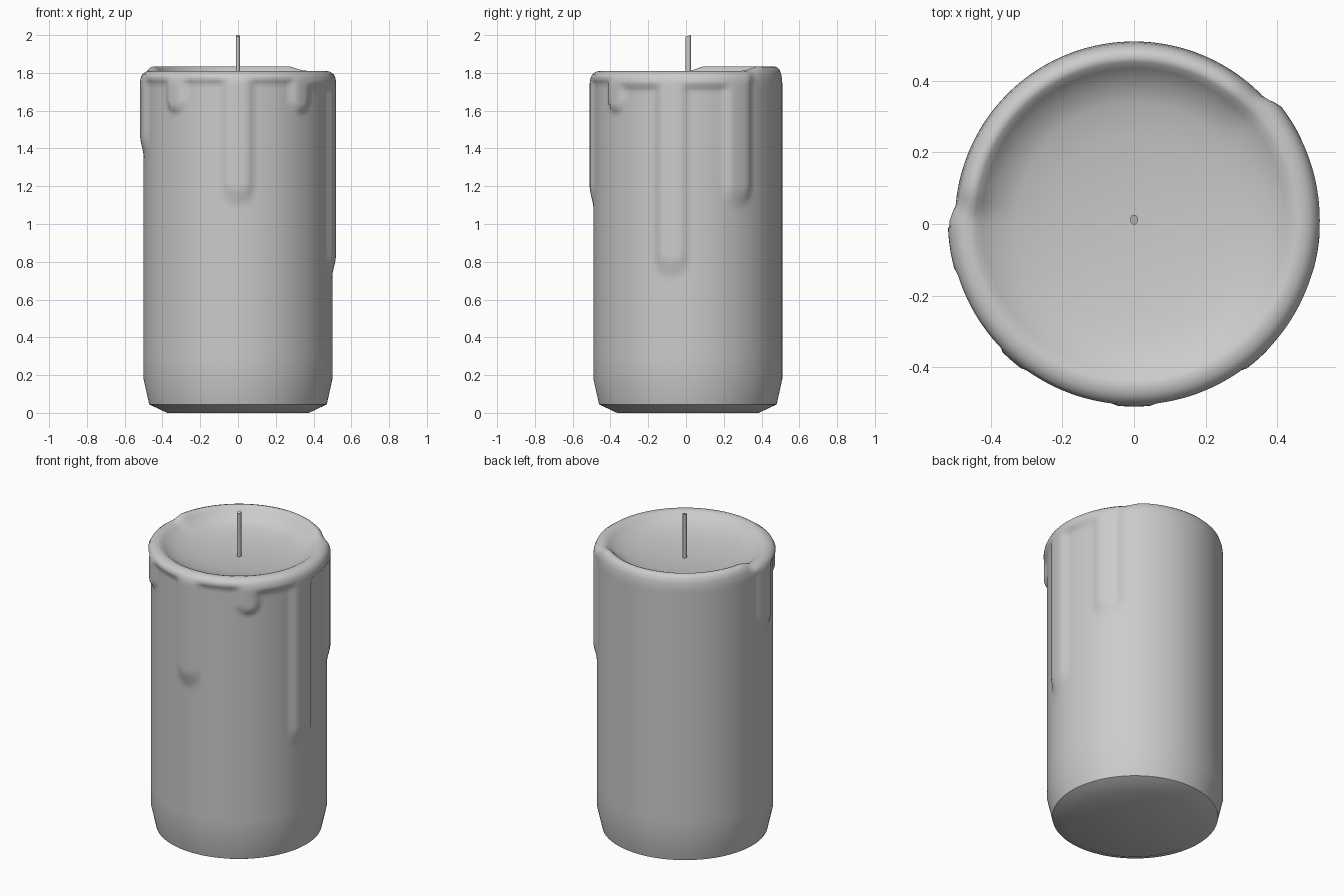
import bpy, bmesh, math

if "Cube" in bpy.data.objects:
    bpy.data.objects.remove(bpy.data.objects["Cube"])

CY = 0.01      # candle axis in y
SEG = 144
THICK = 0.02   # thickness of the melted wax layer
# drips: centre angle, half width (degrees), lower end z
DRIPS = [(-171, 11, 1.34), (-131, 8, 1.58), (-90, 10, 1.08),
         (-49, 8, 1.58), (-10, 10.5, 0.70), (32, 10.5, 1.07)]


def smooth(a, b, x):
    t = min(1, max(0, (x - a) / (b - a)))
    return t * t * (3 - 2 * t)


def back_amount(deg):
    # 1 on the smooth, slightly higher back of the rim, 0 where wax ran over
    return smooth(38, 56, deg) * (1 - smooth(168, 180, deg))


def wax(deg, z):
    # outward offset of the run-over lip and its drips
    lip_z = 1.72 if -45 < deg < 30 else 1.75
    lip = smooth(lip_z - 0.01, lip_z + 0.025, z) * (1 - smooth(38, 46, deg)) if deg < 90 else 0
    if deg > 170:
        lip = smooth(1.74, 1.775, z) * smooth(174, 180, deg)
    best = lip
    for c, w, end in DRIPS:
        u = abs((deg - c + 180) % 360 - 180) / w
        if u < 1:
            tip = end + 0.09 * (1 - math.sqrt(1 - u * u))
            fade = 0.04 if end > 1.5 else 0.12
            best = max(best, smooth(tip, tip + fade, z) * smooth(0, 0.4, 1 - u))
    return THICK * best


# profile: foot, wall, rounded rim, melted bowl
profile = [(0.375, 0.0), (0.47, 0.045), (0.50, 0.18)]
profile += [(0.50, 0.3), (0.50, 0.45), (0.50, 0.6)]
profile += [(0.50, 0.6 + 0.02 * i) for i in range(1, 58)]
rim_start = len(profile)
profile += [(0.499, 1.755), (0.495, 1.775), (0.486, 1.793), (0.472, 1.806), (0.455, 1.811),
            (0.442, 1.806), (0.425, 1.793), (0.39, 1.772), (0.33, 1.752),
            (0.24, 1.736), (0.12, 1.726)]

bm = bmesh.new()
rings = []
for k, (r, z) in enumerate(profile):
    ring = []
    for s in range(SEG):
        deg = -180 + 360 * s / SEG
        a = math.radians(deg)
        rr = r + wax(deg, z) * smooth(0.43, 0.49, r)
        zz = z
        if k >= rim_start:
            zz += 0.024 * back_amount(deg) * smooth(0.36, 0.45, r) * smooth(1.74, 1.80, z)
        ring.append(bm.verts.new((rr * math.cos(a), CY + rr * math.sin(a), zz)))
    rings.append(ring)
for lo, hi in zip(rings, rings[1:]):
    for s in range(SEG):
        t = (s + 1) % SEG
        bm.faces.new((lo[s], lo[t], hi[t], hi[s]))
bm.faces.new(rings[0][::-1])
centre = bm.verts.new((0, CY, 1.722))
for s in range(SEG):
    bm.faces.new((rings[-1][s], rings[-1][(s + 1) % SEG], centre))
mesh = bpy.data.meshes.new("candle_body")
bm.to_mesh(mesh)
bm.free()
body = bpy.data.objects.new("candle_body", mesh)
bpy.context.collection.objects.link(body)

# wick: thin oval rod with a slightly slanted top
bpy.ops.mesh.primitive_cylinder_add(vertices=12, radius=1, depth=0.3, location=(0, 0.012, 1.85))
wick = bpy.context.object
wick.name = "wick"
for v in wick.data.vertices:
    if v.co.z > 0:
        v.co.z += 0.004 * (v.co.y - 1)
    v.co.x *= 0.011
    v.co.y *= 0.014

for ob in (body, wick):
    bpy.ops.object.select_all(action='DESELECT')
    ob.select_set(True)
    bpy.context.view_layer.objects.active = ob
    bpy.ops.object.shade_smooth_by_angle(angle=math.radians(50))
